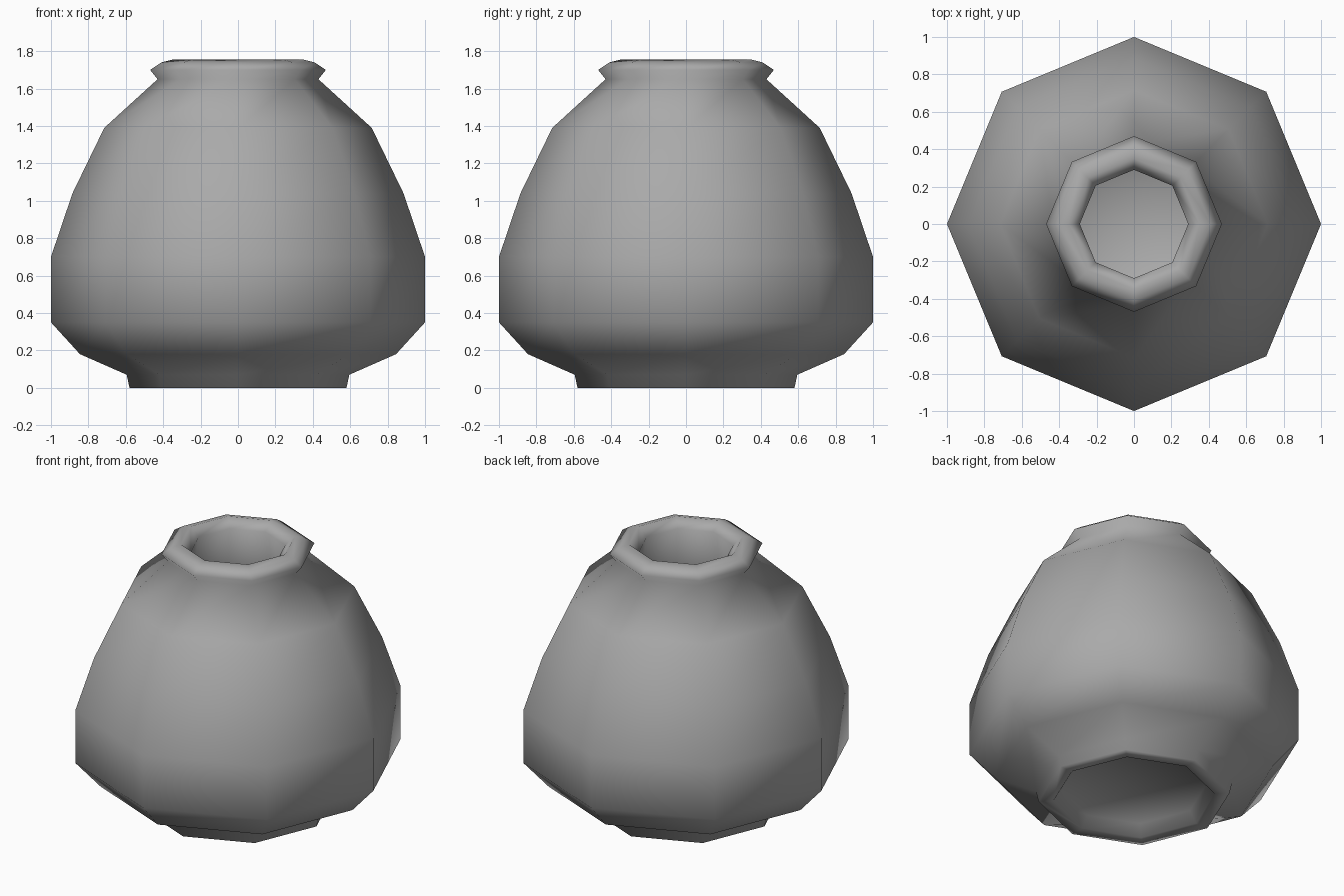
import bpy, bmesh
from math import cos, sin, tau

if "Cube" in bpy.data.objects:
    bpy.data.objects.remove(bpy.data.objects["Cube"])

SIDES = 8


def lathe(name, profile, color):
    """Revolve (radius, height) points around z; radius 0 makes a single pole."""
    bm = bmesh.new()
    rings = []
    for r, z in profile:
        n = SIDES if r > 0 else 1
        rings.append([bm.verts.new((r * cos(tau * i / SIDES), r * sin(tau * i / SIDES), z))
                      for i in range(n)])
    for a, b in zip(rings, rings[1:]):
        for i in range(SIDES):
            j = (i + 1) % SIDES
            if len(a) == 1:
                bm.faces.new((a[0], b[j], b[i]))
            elif len(b) == 1:
                bm.faces.new((a[i], a[j], b[0]))
            else:
                bm.faces.new((a[i], a[j], b[j], b[i]))
    bmesh.ops.recalc_face_normals(bm, faces=bm.faces)
    for f in bm.faces:
        f.smooth = True
    mesh = bpy.data.meshes.new(name)
    bm.to_mesh(mesh)
    bm.free()
    mat = bpy.data.materials.new(name + "_clay")
    mat.diffuse_color = color
    mat.use_nodes = True
    mat.node_tree.nodes["Principled BSDF"].inputs["Base Color"].default_value = mat.diffuse_color
    mesh.materials.append(mat)
    obj = bpy.data.objects.new(name, mesh)
    bpy.context.collection.objects.link(obj)
    return obj


# Recessed underside, foot and outer wall
outside = [(0, 0.08), (0.44, 0.07), (0.49, 0.0), (0.58, 0), (0.595, 0.07), (0.845, 0.18),
           (1.0, 0.35), (1.0, 0.70), (0.885, 1.04), (0.715, 1.39), (0.43, 1.65)]
# Rolled lip
lip = [(0.47, 1.70), (0.41, 1.74), (0.35, 1.755), (0.29, 1.70)]
# Hollow interior down to the floor
inside = [(0.33, 1.40), (0.60, 0.30), (0.50, 0.14), (0, 0.12)]

lathe("pot", outside + lip + inside, (0.4, 0.4, 0.4, 1))
